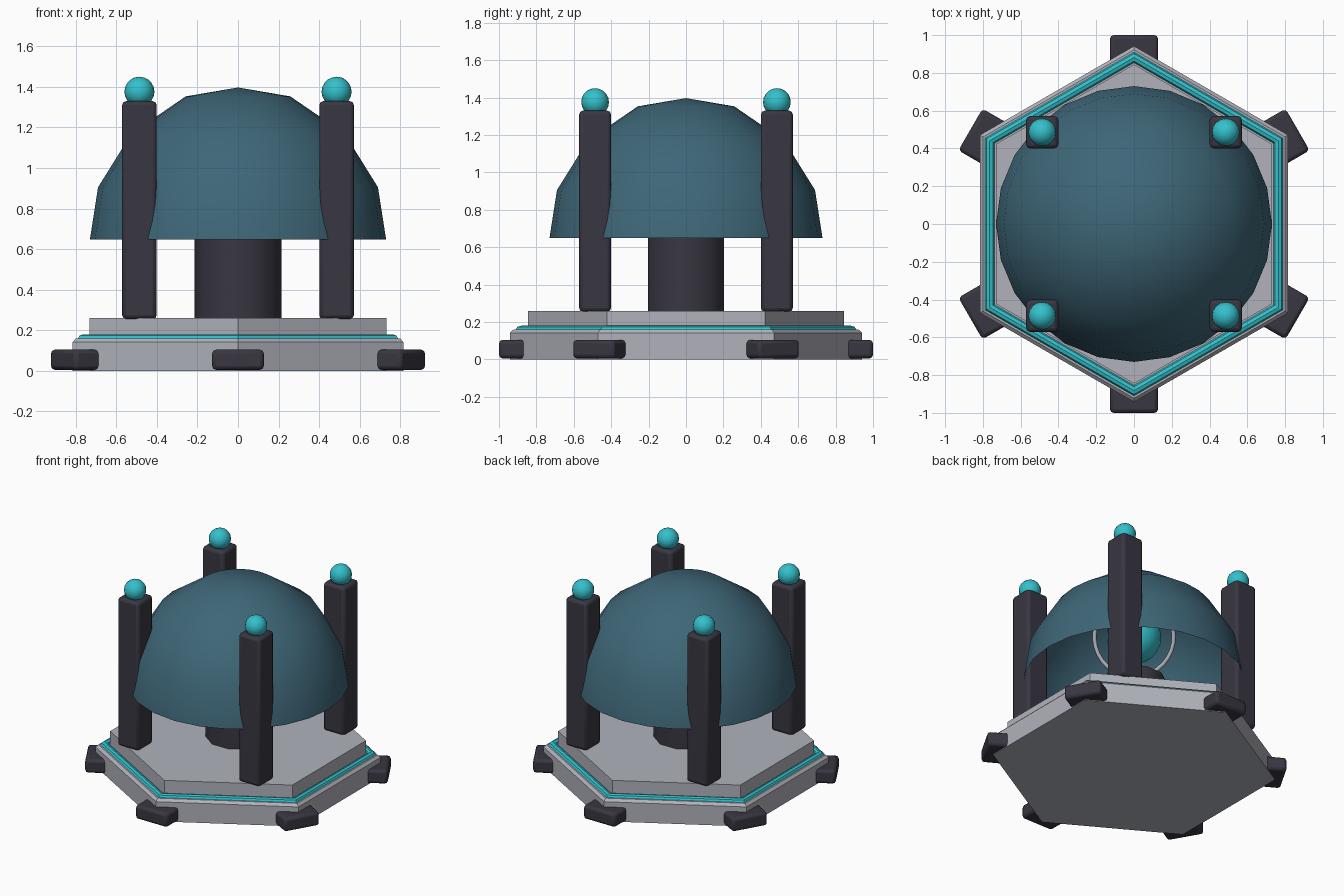
import bpy, bmesh, math
from mathutils import Matrix, Vector

if "Cube" in bpy.data.objects:
    bpy.data.objects.remove(bpy.data.objects["Cube"])


def material(name, rgb):
    m = bpy.data.materials.new(name)
    m.diffuse_color = (*rgb, 1)
    m.use_nodes = True
    m.node_tree.nodes["Principled BSDF"].inputs["Base Color"].default_value = m.diffuse_color
    return m


GREY = material("light_grey", (0.44, 0.45, 0.50))
DARK = material("charcoal", (0.040, 0.038, 0.054))
TEAL = material("bright_teal", (0.034, 0.53, 0.60))
BLUE = material("slate_blue", (0.048, 0.133, 0.185))


def make(name, bm, mat, smooth=None, bevel=0):
    bmesh.ops.recalc_face_normals(bm, faces=bm.faces)
    me = bpy.data.meshes.new(name)
    bm.to_mesh(me)
    bm.free()
    me.materials.append(mat)
    ob = bpy.data.objects.new(name, me)
    bpy.context.collection.objects.link(ob)
    if bevel:
        b = ob.modifiers.new("bevel", "BEVEL")
        b.width = bevel
        b.segments = 2
    if smooth:
        bpy.ops.object.select_all(action="DESELECT")
        ob.select_set(True)
        bpy.context.view_layer.objects.active = ob
        bpy.ops.object.shade_smooth_by_angle(angle=math.radians(smooth))
    return ob


def lathe(name, profile, sides, mat, start=0.0, smooth=None, closed=False):
    """Revolve (radius, z) points; zero radius becomes a pole, closed joins the ends."""
    bm = bmesh.new()
    rings = []
    for r, z in profile:
        if r == 0:
            rings.append([bm.verts.new((0, 0, z))] * sides)
        else:
            angs = [start + math.tau * i / sides for i in range(sides)]
            rings.append([bm.verts.new((r * math.cos(a), r * math.sin(a), z)) for a in angs])
    pairs = list(zip(rings, rings[1:]))
    if closed:
        pairs.append((rings[-1], rings[0]))
    for lo, hi in pairs:
        for i in range(sides):
            j = (i + 1) % sides
            bm.faces.new(list(dict.fromkeys((lo[i], lo[j], hi[j], hi[i]))))
    return make(name, bm, mat, smooth)


def box(name, size, loc, angle, mat, bevel):
    bm = bmesh.new()
    m = (Matrix.Rotation(angle, 4, "Z") @ Matrix.Translation(loc)
         @ Matrix.Diagonal((*size, 1)))
    bmesh.ops.create_cube(bm, size=1, matrix=m)
    return make(name, bm, mat, 40, bevel)


def ball(name, r, loc, u, v, mat):
    bm = bmesh.new()
    bmesh.ops.create_uvsphere(bm, u_segments=u, v_segments=v, radius=r,
                              matrix=Matrix.Translation(loc))
    return make(name, bm, mat, 60)


HEX = math.pi / 6

# Hexagonal plinth with chamfered rim, and the raised deck
lathe("plinth", [(0, 0), (0.942, 0), (0.942, 0.142), (0.922, 0.16), (0, 0.16)], 6, GREY, HEX)
lathe("deck", [(0, 0.15), (0.845, 0.15), (0.845, 0.26), (0, 0.26)], 6, GREY, HEX)

# Glowing trim running round the step
trim = [(0.882 + 0.028 * math.cos(math.tau * k / 8), 0.16 + 0.02 * math.sin(math.tau * k / 8))
        for k in range(8)]
lathe("trim", trim, 6, TEAL, HEX, closed=True)

# Feet at the six corners
for k in range(6):
    box("foot", (0.23, 0.255, 0.1), (0.885, 0, 0.055), HEX + k * math.pi / 3, DARK, 0.02)

# Corner posts with round lamps
for sx in (-1, 1):
    for sy in (-1, 1):
        box("post", (0.17, 0.17, 1.075), (sx * 0.486, sy * 0.486, 0.7925), 0, DARK, 0.02)
        ball("lamp", 0.074, (sx * 0.486, sy * 0.486, 1.376), 16, 10, TEAL)

# Central column
lathe("column", [(0, 0.25), (0.214, 0.25), (0.214, 0.655), (0, 0.655)], 10, DARK, smooth=40)

# Open dome shell
lathe("dome", [(0.73, 0.648), (0.69, 0.905), (0.525, 1.17), (0.258, 1.353), (0, 1.397)],
      24, BLUE, smooth=50)

# Orb and ring sheltered under the dome
ball("orb", 0.18, (0, 0, 0.99), 20, 12, TEAL)
section = [(0.262 + 0.014 * math.cos(math.tau * k / 8), 0.014 * math.sin(math.tau * k / 8))
           for k in range(8)]
ring = lathe("orb_ring", section, 32, GREY, smooth=60, closed=True)
ring.location = (0, 0, 0.99)
ring.rotation_euler = Vector((-0.61, -0.61, 0.5)).to_track_quat("Z", "Y").to_euler()
